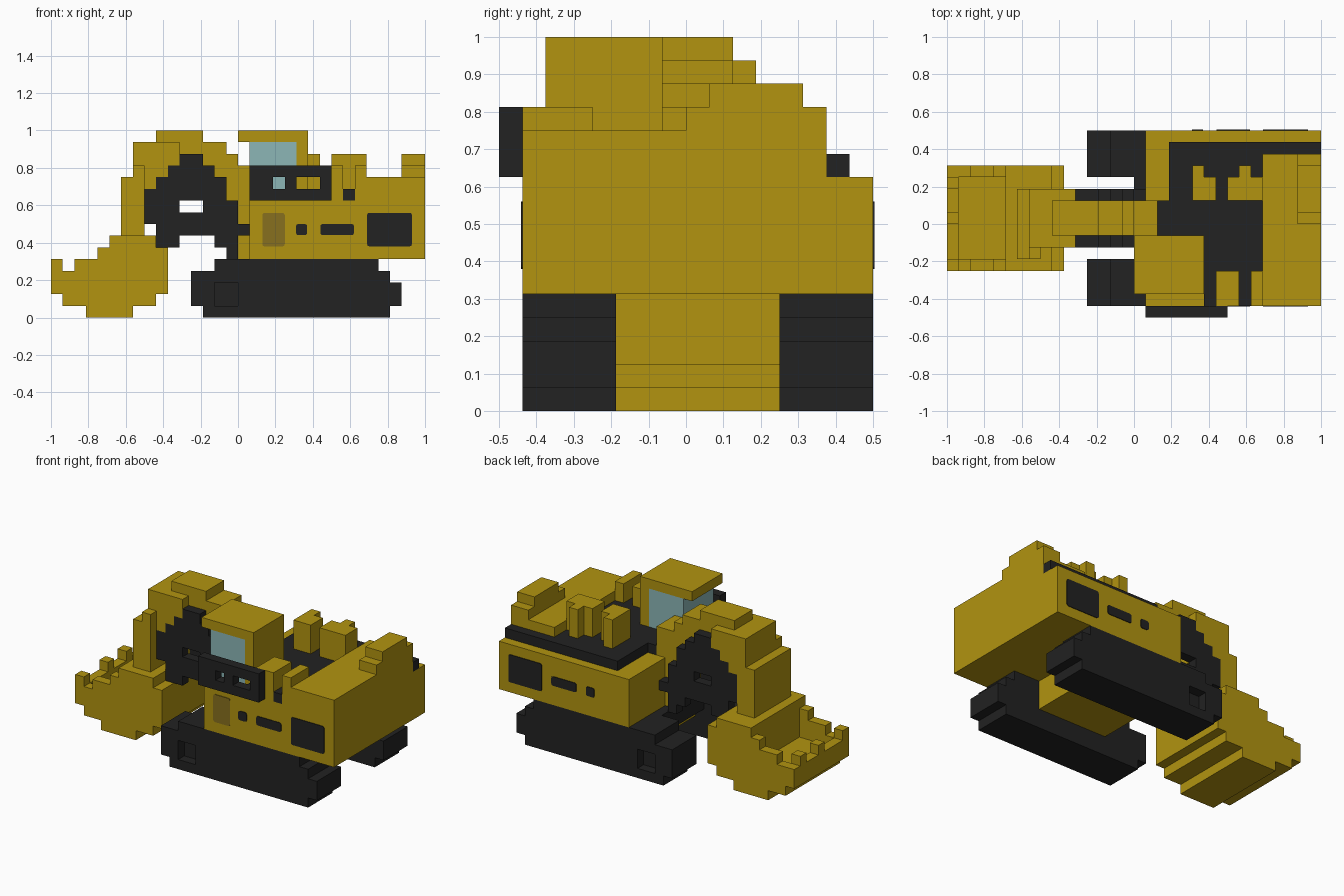
import bpy, bmesh
from mathutils import Vector

if "Cube" in bpy.data.objects:
    bpy.data.objects.remove(bpy.data.objects["Cube"], do_unlink=True)

U = 1 / 16  # size of one building block


def material(name, r, g, b):
    m = bpy.data.materials.new(name)
    m.use_nodes = True
    m.diffuse_color = (r, g, b, 1)
    bsdf = next(n for n in m.node_tree.nodes if n.type == 'BSDF_PRINCIPLED')
    bsdf.inputs["Base Color"].default_value = (r, g, b, 1)
    bsdf.inputs["Roughness"].default_value = 0.8
    return m


YELLOW = material("machine yellow", .445, .296, .005)
BLACK = material("rubber black", .016, .016, .016)
GLASS = material("pale glass", .262, .468, .468)
BROWN = material("door brown", .242, .162, .013)


def finish(name, bm, mat):
    mesh = bpy.data.meshes.new(name)
    bm.to_mesh(mesh)
    bm.free()
    mesh.materials.append(mat)
    ob = bpy.data.objects.new(name, mesh)
    bpy.context.collection.objects.link(ob)
    return ob


def cells(box):
    x0, x1, y0, y1, z0, z1 = box
    return {(x, y, z) for x in range(x0, x1)
            for y in range(y0, y1) for z in range(z0, z1)}


def part(name, mat, boxes, cuts=()):
    """Union of block-grid boxes minus cuts, keeping only the outer skin."""
    solid = set().union(*map(cells, boxes)).difference(*map(cells, cuts))
    bm = bmesh.new()
    verts = {}

    def corner(p):
        if p not in verts:
            verts[p] = bm.verts.new(((p[0] - 16) * U, (p[1] - 8) * U, p[2] * U))
        return verts[p]

    for c in sorted(solid):
        for axis in range(3):
            for side in (0, 1):
                near = list(c)
                near[axis] += 2 * side - 1
                if tuple(near) in solid:
                    continue
                ring = []
                for a, b in ((0, 0), (1, 0), (1, 1), (0, 1)):
                    p = list(c)
                    p[axis] += side
                    p[(axis + 1) % 3] += a
                    p[(axis + 2) % 3] += b
                    ring.append(corner(tuple(p)))
                bm.faces.new(ring if side else ring[::-1])
    bmesh.ops.dissolve_limit(bm, angle_limit=0.01, verts=bm.verts[:], edges=bm.edges[:])
    return finish(name, bm, mat)


def plate(name, mat, x0, x1, z0, z1, y):
    """Thin panel with softened corners on a side wall."""
    bm = bmesh.new()
    bmesh.ops.create_cube(bm, size=1)
    for v in bm.verts:
        v.co = Vector(((x0 + x1) / 2 + v.co.x * (x1 - x0), y + v.co.y * .008,
                       (z0 + z1) / 2 + v.co.z * (z1 - z0)))
    edges = [e for e in bm.edges
             if abs(e.verts[0].co.y - e.verts[1].co.y) > .004]
    bmesh.ops.bevel(bm, geom=edges, offset=.012, segments=2, profile=.5, affect='EDGES')
    return finish(name, bm, mat)


# crawler tracks with a recessed wheel at the digging end
for name, y0, y1, outer in (("right_track", 1, 5, 1), ("left_track", 12, 16, 15)):
    part(name, BLACK,
         [(13, 29, y0, y1, 0, 1), (12, 30, y0, y1, 1, 3),
          (12, 29, y0, y1, 3, 4), (14, 28, y0, y1, 4, 5)],
         [(14, 16, outer, outer + 1, 1, 3)])

# undercarriage
part("undercarriage", YELLOW, [(17, 25, 5, 12, 2, 5)])
part("undercarriage_end", BLACK, [(16, 17, 5, 12, 3, 5)])

# main body and engine deck
part("body", YELLOW, [(17, 32, 1, 16, 5, 10)])
part("deck", BLACK, [(19, 27, 4, 15, 10, 11), (27, 32, 14, 15, 10, 11),
                     (18, 19, 7, 10, 10, 11), (22, 23, 1, 4, 10, 11),
                     (25, 26, 1, 4, 10, 11)])
part("counterweight", YELLOW, [(27, 32, 1, 14, 10, 12), (30, 32, 8, 14, 12, 13),
                               (30, 32, 9, 13, 13, 14)])

# boxes standing on the deck
part("front_deck_boxes", YELLOW, [(23, 25, 1, 4, 10, 13), (26, 27, 1, 4, 10, 13)])
part("rear_deck_boxes", YELLOW, [(21, 22, 10, 13, 11, 14), (22, 23, 10, 12, 11, 14),
                                 (24, 27, 10, 12, 11, 14), (25, 26, 10, 13, 11, 14)])

# cab
part("cab_frame", YELLOW, [(16, 22, 2, 7, 15, 16), (21, 22, 2, 7, 10, 15)])
part("cab_glass", GLASS, [(17, 21, 2, 7, 10, 15)])
part("cab_guard_rail", BLACK, [(17, 24, 0, 1, 10, 13)],
     [(19, 20, 0, 1, 11, 12), (21, 23, 0, 1, 11, 12)])

# arched boom and stick
part("boom", YELLOW,
     [(7, 9, 7, 10, 12, 15), (8, 9, 7, 10, 8, 12), (9, 11, 7, 10, 10, 16),
      (11, 13, 7, 10, 11, 16), (13, 15, 7, 10, 10, 15), (15, 16, 7, 10, 7, 14),
      (16, 17, 7, 10, 5, 13), (17, 18, 7, 10, 10, 13)])
part("stick", YELLOW, [(6, 8, 5, 11, 7, 12), (7, 8, 5, 11, 12, 13),
                       (7, 9, 6, 11, 13, 15), (9, 11, 6, 11, 13, 15),
                       (8, 9, 6, 11, 11, 13), (9, 10, 6, 11, 12, 13)],
     [(7, 8, 8, 9, 14, 15)])

# hydraulic arms on both sides of the boom
ARM = [(8, 9, 8, 11), (9, 10, 6, 12), (10, 11, 6, 13), (11, 13, 7, 9), (11, 13, 10, 14),
       (13, 14, 7, 13), (14, 15, 6, 12), (15, 16, 5, 10), (16, 17, 7, 8)]
for name, y in (("right_hydraulic_arm", 6), ("left_hydraulic_arm", 10)):
    part(name, BLACK, [(x0, x1, y, y + 1, z0, z1) for x0, x1, z0, z1 in ARM])

# bucket with a hollow scoop and three teeth
LAYERS = [(3, 7, 0, 1), (1, 9, 1, 2), (0, 10, 2, 4), (2, 10, 4, 5),
          (4, 10, 5, 6), (5, 9, 6, 7)]
part("bucket", YELLOW, [(x0, x1, 4, 13, z0, z1) for x0, x1, z0, z1 in LAYERS]
     + [(0, 1, y, y + 1, 4, 5) for y in (4, 8, 11)],
     [(1, 5, 5, 12, 3, 6)])

# painted panels and vents on both walls
for side, y in (("right", -.4375), ("left", .5)):
    plate(side + "_small_vent", BLACK, .31, .37, .44, .5, y)
    plate(side + "_slot_vent", BLACK, .44, .62, .44, .5, y)
    plate(side + "_engine_grille", BLACK, .69, .93, .38, .56, y)
plate("cab_door", BROWN, .13, .25, .38, .56, -.4375)
